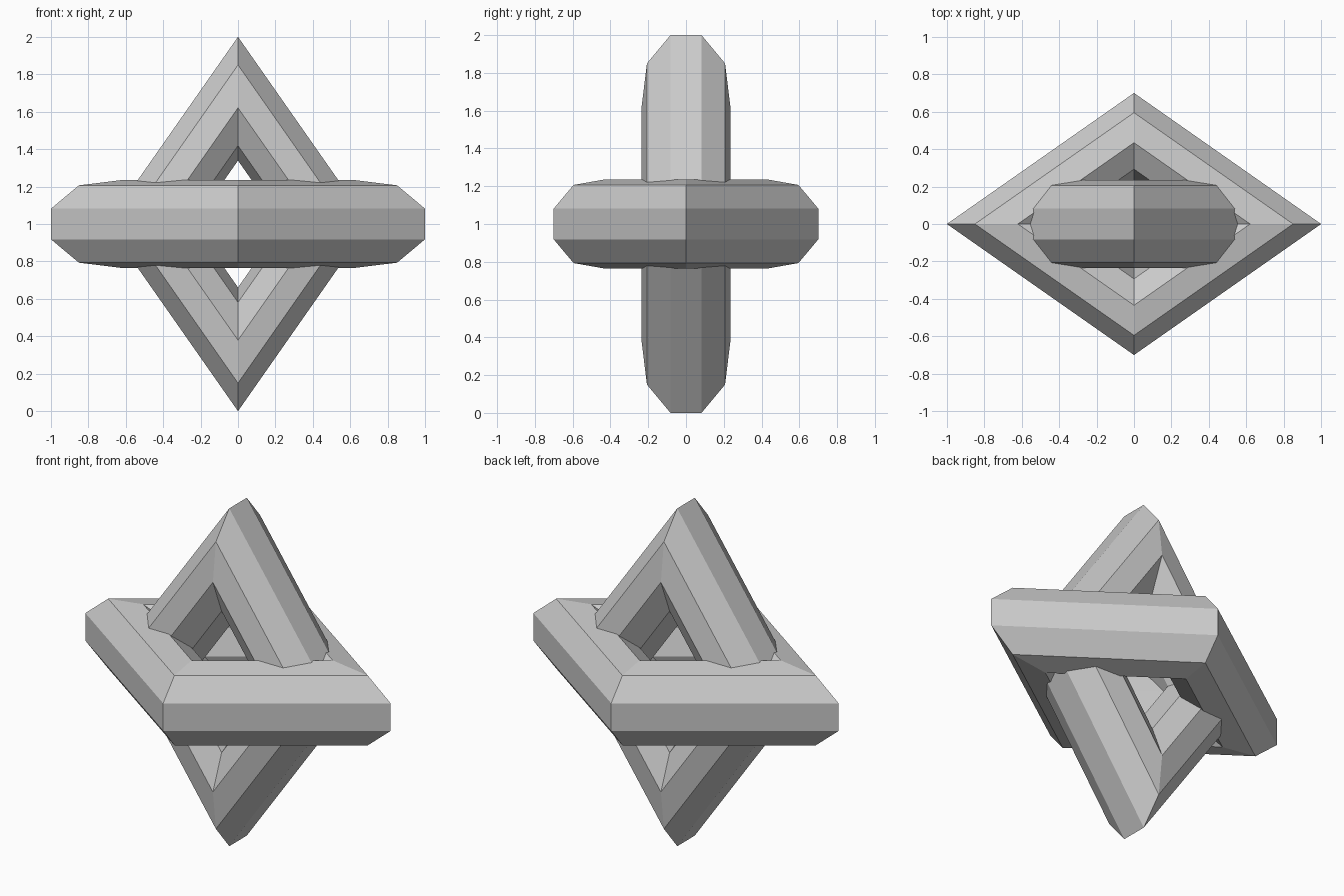
import bpy, bmesh
from math import sin, cos, radians
from mathutils import Vector

cube = bpy.data.objects.get("Cube")
if cube:
    bpy.data.objects.remove(cube, do_unlink=True)

# Single grey material
grey = bpy.data.materials.new("plain grey")
grey.use_nodes = True
colour = (0.6, 0.6, 0.6, 1)
grey.diffuse_color = colour
grey.node_tree.nodes["Principled BSDF"].inputs["Base Color"].default_value = colour

RING, TUBE, SQUASH, SIDES = 0.68, 0.341, 0.7, 9


def diamond_ring(name, long_axis, short_axis):
    """Four-cornered ring with a nine-sided tube, squashed across its long axis."""
    long_axis, short_axis = Vector(long_axis), Vector(short_axis)
    normal = long_axis.cross(short_axis)
    corners = [long_axis, short_axis * SQUASH, -long_axis, -short_axis * SQUASH]
    bm = bmesh.new()
    loops = []
    for corner in corners:
        loop = []
        for i in range(SIDES):
            a = radians(20 + 40 * i)
            point = corner * (RING + TUBE * cos(a)) + normal * (TUBE * SQUASH * sin(a))
            loop.append(bm.verts.new(point))
        loops.append(loop)
    # Bridge each corner section to the next
    for k in range(4):
        a, b = loops[k], loops[(k + 1) % 4]
        for i in range(SIDES):
            j = (i + 1) % SIDES
            bm.faces.new((a[i], b[i], b[j], a[j]))
    bmesh.ops.recalc_face_normals(bm, faces=bm.faces)
    mesh = bpy.data.meshes.new(name)
    bm.to_mesh(mesh)
    bm.free()
    mesh.materials.append(grey)
    obj = bpy.data.objects.new(name, mesh)
    obj.location.z = 1
    bpy.context.collection.objects.link(obj)
    return obj


# Two interlocked rings crossing at right angles
diamond_ring("horizontal_ring", (1, 0, 0), (0, 1, 0))
diamond_ring("vertical_ring", (0, 0, 1), (1, 0, 0))
